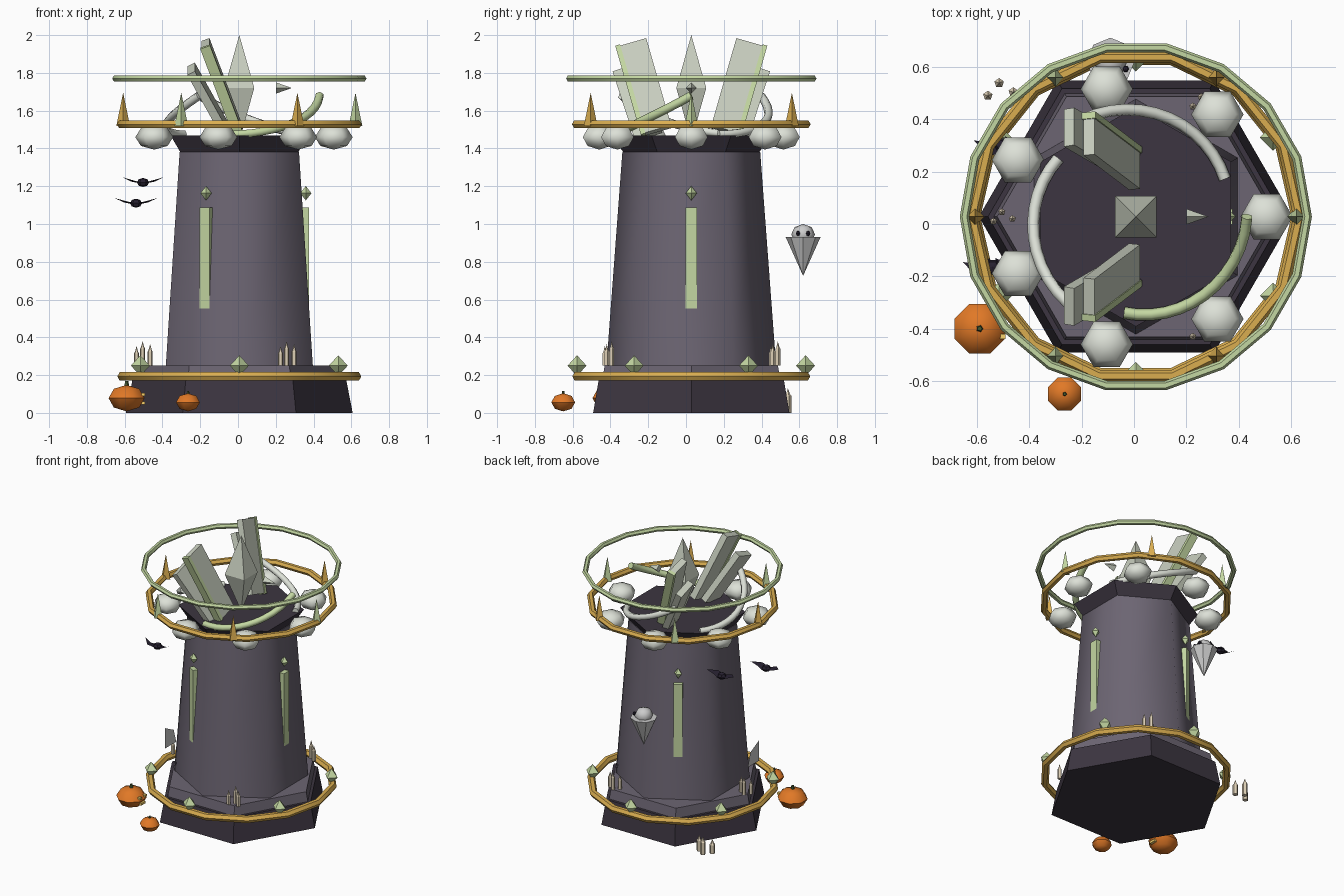
import bpy, bmesh
from math import sin, cos, pi, radians
from mathutils import Matrix, Vector, Euler

if "Cube" in bpy.data.objects:
    bpy.data.objects.remove(bpy.data.objects["Cube"])

CX, CY = 0.007, 0.028          # tower axis


def material(name, r, g, b):
    m = bpy.data.materials.new(name)
    m.diffuse_color = (r, g, b, 1)
    m.use_nodes = True
    m.node_tree.nodes["Principled BSDF"].inputs["Base Color"].default_value = m.diffuse_color
    return m


STONE = material("stone", 0.15, 0.13, 0.17)
DARK = material("dark_stone", 0.045, 0.036, 0.052)
GREEN = material("pale_green", 0.55, 0.68, 0.36)
GOLD = material("gold", 0.70, 0.42, 0.08)
BONE = material("bone", 0.72, 0.75, 0.68)
CRYSTAL = material("crystal", 0.58, 0.62, 0.52)
ORANGE = material("orange", 0.75, 0.19, 0.02)
STEM = material("stem", 0.06, 0.10, 0.03)
WAX = material("wax", 0.72, 0.62, 0.46)
BLACK = material("black", 0.02, 0.015, 0.03)
WHITE = material("ghost_white", 0.75, 0.76, 0.78)
GLOW = material("glow", 0.95, 0.65, 0.15)


def finish(name, bm, mat, smooth=None):
    bmesh.ops.recalc_face_normals(bm, faces=bm.faces)
    me = bpy.data.meshes.new(name)
    bm.to_mesh(me)
    bm.free()
    ob = bpy.data.objects.new(name, me)
    bpy.context.collection.objects.link(ob)
    me.materials.append(mat)
    if smooth:
        bpy.ops.object.select_all(action='DESELECT')
        ob.select_set(True)
        bpy.context.view_layer.objects.active = ob
        bpy.ops.object.shade_smooth_by_angle(angle=radians(smooth))
    return ob


def lathe(name, profile, n, mat, loc=(0, 0, 0), phase=0, rot=(0, 0, 0), smooth=None):
    """Revolve (radius, z) points into an n-sided closed solid."""
    bm = bmesh.new()
    rings = []
    for r, z in profile:
        if r == 0:
            rings.append([bm.verts.new((0, 0, z))])
        else:
            rings.append([bm.verts.new((r * cos(phase + 2 * pi * i / n), r * sin(phase + 2 * pi * i / n), z))
                          for i in range(n)])
    for a, b in zip(rings, rings[1:]):
        for i in range(n):
            j = (i + 1) % n
            vs = [a[i % len(a)], a[j % len(a)], b[j % len(b)], b[i % len(b)]]
            bm.faces.new(list(dict.fromkeys(vs)))
    for ring in (rings[0], rings[-1]):
        if len(ring) > 1:
            bm.faces.new(ring)
    bm.transform(Matrix.Translation(loc) @ Euler(rot).to_matrix().to_4x4())
    return finish(name, bm, mat, smooth)


def box(name, size, mat, matrix):
    bm = bmesh.new()
    bmesh.ops.create_cube(bm, size=1, matrix=matrix @ Matrix.Diagonal((*size, 1)))
    return finish(name, bm, mat)


def torus(name, R, r, z, n, mat):
    bm = bmesh.new()
    m = 6
    v = [[bm.verts.new((CX + (R + r * cos(2 * pi * j / m)) * cos(2 * pi * i / n),
                        CY + (R + r * cos(2 * pi * j / m)) * sin(2 * pi * i / n),
                        z + r * sin(2 * pi * j / m))) for j in range(m)] for i in range(n)]
    for i in range(n):
        for j in range(m):
            k, l = (i + 1) % n, (j + 1) % m
            bm.faces.new((v[i][j], v[k][j], v[k][l], v[i][l]))
    return finish(name, bm, mat, 40)


def polar(r, deg, z):
    return (CX + r * cos(radians(deg)), CY + r * sin(radians(deg)), z)


def ball(r, h):
    return [(0, -h), (r * .707, -h * .707), (r, 0), (r * .707, h * .707), (0, h)]


# Tower masonry
AX = (CX, CY, 0)
lathe("base", [(.60, 0), (.565, .18)], 6, DARK, AX)
lathe("base_step", [(.545, .17), (.53, .25)], 6, STONE, AX)
lathe("tower_body", [(.45, .24), (.365, 1.38)], 6, STONE, AX, pi / 6, smooth=65)
lathe("parapet", [(.35, 1.365), (.42, 1.468)], 6, DARK, AX, pi / 6)

# Hoops
torus("lower_gold_hoop", .62, .026, .193, 14, GOLD)
torus("upper_gold_hoop", .625, .023, 1.528, 14, GOLD)
torus("floating_green_hoop", .655, .018, 1.77, 18, GREEN)

# Hoop ornaments
for k in range(6):
    lathe(f"spike_{k}", [(.036, 1.52), (0, 1.695)], 4, GOLD if k % 2 else GREEN,
          polar(.615, 60 * k, 0))
    lathe(f"hoop_gem_{k}", [(0, -.055), (.05, 0), (0, .055)], 4, GREEN, polar(.605, 60 * k + 30, .25))

# Ring of skull-like stones
for k in range(7):
    lathe(f"round_stone_{k}", ball(.1, .066), 6, BONE, polar(.5, 360 * k / 7, 1.46), smooth=70)

# Slit windows with gems, and rising horns, in threefold symmetry
for k in range(3):
    a = 120 * k
    box(f"window_{k}", (.045, .06, .535), GREEN,
        Matrix.Translation(polar(.347, a, .82)) @ Matrix.Rotation(radians(a), 4, 'Z'))
    lathe(f"window_gem_{k}", [(0, -.038), (.03, 0), (0, .038)], 4, GREEN, polar(.352, a, 1.163))
    cu = bpy.data.curves.new(f"horn_{k}", 'CURVE')
    cu.dimensions = '3D'
    cu.bevel_depth = .023
    cu.bevel_resolution = 1
    cu.use_fill_caps = True
    sp = cu.splines.new('POLY')
    sp.points.add(12)
    for i, p in enumerate(sp.points):
        t = i / 12
        p.co = (*polar(.37 + .055 * t, a - 97 * (1 - t), 1.475 + .205 * t * t), 1)
    cu.materials.append(BONE if k else GREEN)
    bpy.context.collection.objects.link(bpy.data.objects.new(f"horn_{k}", cu))

# Crown crystals
lathe("centre_crystal", [(0, 1.44), (.112, 1.72), (0, 2.0)], 4, CRYSTAL, AX, pi / 4)
lathe("small_shard", [(.03, 0), (0, .085)], 4, CRYSTAL, (.2, CY, 1.72), rot=(0, pi / 2, 0))
for s, side in ((1, "back"), (-1, "front")):
    def tilt(x, y, z, ax, ay):
        return (Matrix.Translation((x, CY + s * y, z)) @ Matrix.Rotation(radians(-s * ax), 4, 'X')
                @ Matrix.Rotation(radians(-ay), 4, 'Y'))
    m = tilt(-.085, .245, 1.725, 16, 20)
    box(f"slab_{side}", (.045, .155, .51), CRYSTAL, m)
    box(f"slab_edge_{side}", (.055, .026, .52), GREEN, m @ Matrix.Translation((0, s * .078, 0)))
    box(f"short_slab_{side}", (.045, .15, .42), CRYSTAL, tilt(-.15, .285, 1.645, 18, 28))

# Candle clusters
spots = [polar(.508, a, .25) for a in (60, 180, 300)] + [(-.51, .515, 0)]
for c, (x, y, z) in enumerate(spots):
    big = 1.35 if c == 3 else 1
    for i, (dx, dy, h) in enumerate(((-.036, -.018, .065), (-.004, .018, .09), (.036, -.008, .075))):
        lathe(f"candle_{c}_{i}", [(.014 * big, 0), (.014 * big, h), (.009 * big, h + .008), (0, h + .04)], 5, WAX,
              (x + dx * big, y + dy * big, z), pi / 2)

# Pumpkins with carved faces on the +x side
for name, x, y, r, h in (("big", -.59, -.40, .103, .07), ("small", -.265, -.65, .068, .048)):
    lathe(f"pumpkin_{name}", ball(r, h), 8, ORANGE, (x, y, h + .008), pi / 8, smooth=50)
    lathe(f"pumpkin_stem_{name}", [(r * .14, 0), (r * .09, r * .28)], 5, STEM, (x, y, 2 * h))
    if name == "big":
        for part, dy, dz, w in (("eye_left", -.03, .02, .02), ("eye_right", .03, .02, .02), ("mouth", 0, -.025, .05)):
            box(f"pumpkin_{part}", (.02, w, .016), GLOW,
                Matrix.Translation((x + r * .86, y + dy, h + .008 + dz)))

# Ghost
G = Vector((-.09, .62, .945))
lathe("ghost_head", ball(.063, .055), 8, WHITE, G, smooth=60)
lathe("ghost_tail", [(0, -.22), (.092, -.015)], 8, WHITE, G)
for s in (-1, 1):
    lathe(f"ghost_eye_{s + 1}", ball(.013, .014), 6, BLACK, G + Vector((.058, .027 * s, .005)))

# Bats
for k, (x, y, z, w) in enumerate(((-.503, .30, 1.22, .11), (-.54, -.165, 1.11, .115))):
    lathe(f"bat_body_{k}", ball(.032, .024), 6, BLACK, (x, y, z))
    bm = bmesh.new()
    for s in (-1, 1):
        pts = [(.01, -.03, 0), (.5 * w, -.04, .012), (w, .02, .028), (.55 * w, .012, .004), (.01, .035, -.006)]
        f = bm.faces.new([bm.verts.new((x + s * a, y + b, z + c)) for a, b, c in pts])
    bmesh.ops.solidify(bm, geom=bm.faces[:], thickness=.005)
    finish(f"bat_wings_{k}", bm, BLACK)

# Thin web panel beside the tower
bm = bmesh.new()
bm.faces.new([bm.verts.new((-.455, y, z)) for y, z in ((-.2, .39), (-.07, .39), (-.1, .49), (-.2, .54))])
finish("web", bm, WHITE)
